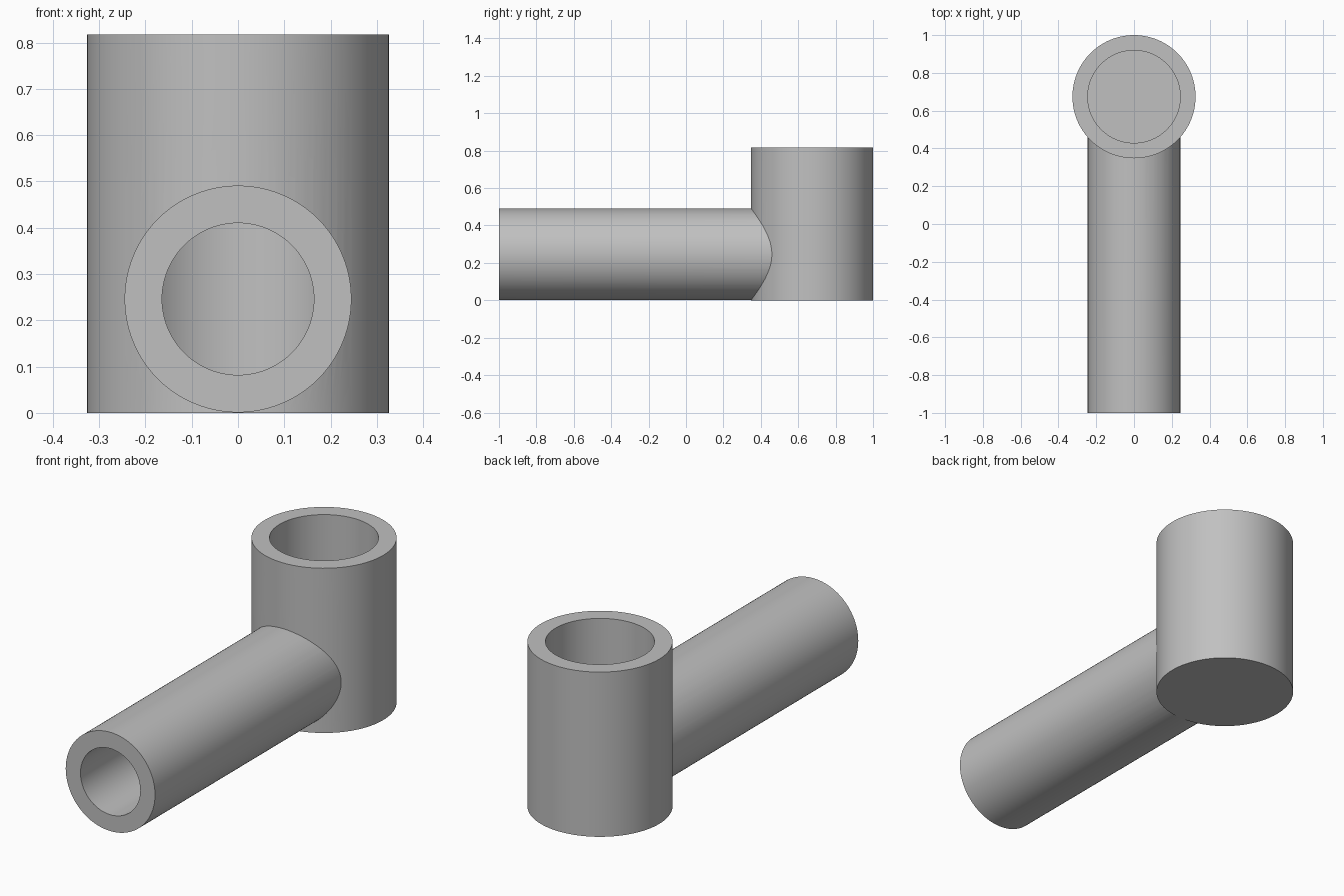
import bpy
import math

if "Cube" in bpy.data.objects:
    bpy.data.objects.remove(bpy.data.objects["Cube"], do_unlink=True)

CUP_Y, CUP_R, CUP_H = 0.674, 0.326, 0.817
PIPE_Z, PIPE_R = 0.246, 0.245
CUP_BORE, PIPE_BORE, FLOOR = 0.245, 0.164, 0.081
SIDES = 96

grey = bpy.data.materials.new("plain_grey")
grey.use_nodes = True
colour = (0.53, 0.53, 0.53, 1)
grey.diffuse_color = colour
grey.node_tree.nodes["Principled BSDF"].inputs["Base Color"].default_value = colour


def upright(name, radius, z0, z1):
    """Vertical cylinder on the socket axis."""
    bpy.ops.mesh.primitive_cylinder_add(
        vertices=SIDES, radius=radius, depth=z1 - z0,
        location=(0, CUP_Y, (z0 + z1) / 2))
    bpy.context.object.name = name
    return bpy.context.object


def level(name, radius, y0, y1):
    """Horizontal cylinder on the pipe axis."""
    bpy.ops.mesh.primitive_cylinder_add(
        vertices=SIDES, radius=radius, depth=y1 - y0,
        location=(0, (y0 + y1) / 2, PIPE_Z), rotation=(math.pi / 2, 0, 0))
    bpy.context.object.name = name
    return bpy.context.object


def combine(body, other, operation):
    mod = body.modifiers.new(other.name, "BOOLEAN")
    mod.operation, mod.solver, mod.object = operation, "EXACT", other
    bpy.context.view_layer.objects.active = body
    bpy.ops.object.modifier_apply(modifier=mod.name)
    bpy.data.objects.remove(other, do_unlink=True)


# Upright socket joined to the side pipe
body = upright("pipe_elbow", CUP_R, 0, CUP_H)
body.data.materials.append(grey)
combine(body, level("side_pipe", PIPE_R, -1, CUP_Y), "UNION")

# Hollow socket with a closed floor, and the pipe bore opening into it
combine(body, upright("socket_bore", CUP_BORE, FLOOR, CUP_H + 0.1), "DIFFERENCE")
combine(body, level("pipe_bore", PIPE_BORE, -1.1, CUP_Y), "DIFFERENCE")

# Smooth walls, crisp rims and seams
bpy.ops.object.select_all(action="DESELECT")
body.select_set(True)
bpy.context.view_layer.objects.active = body
bpy.ops.object.shade_smooth_by_angle(angle=math.radians(25))
